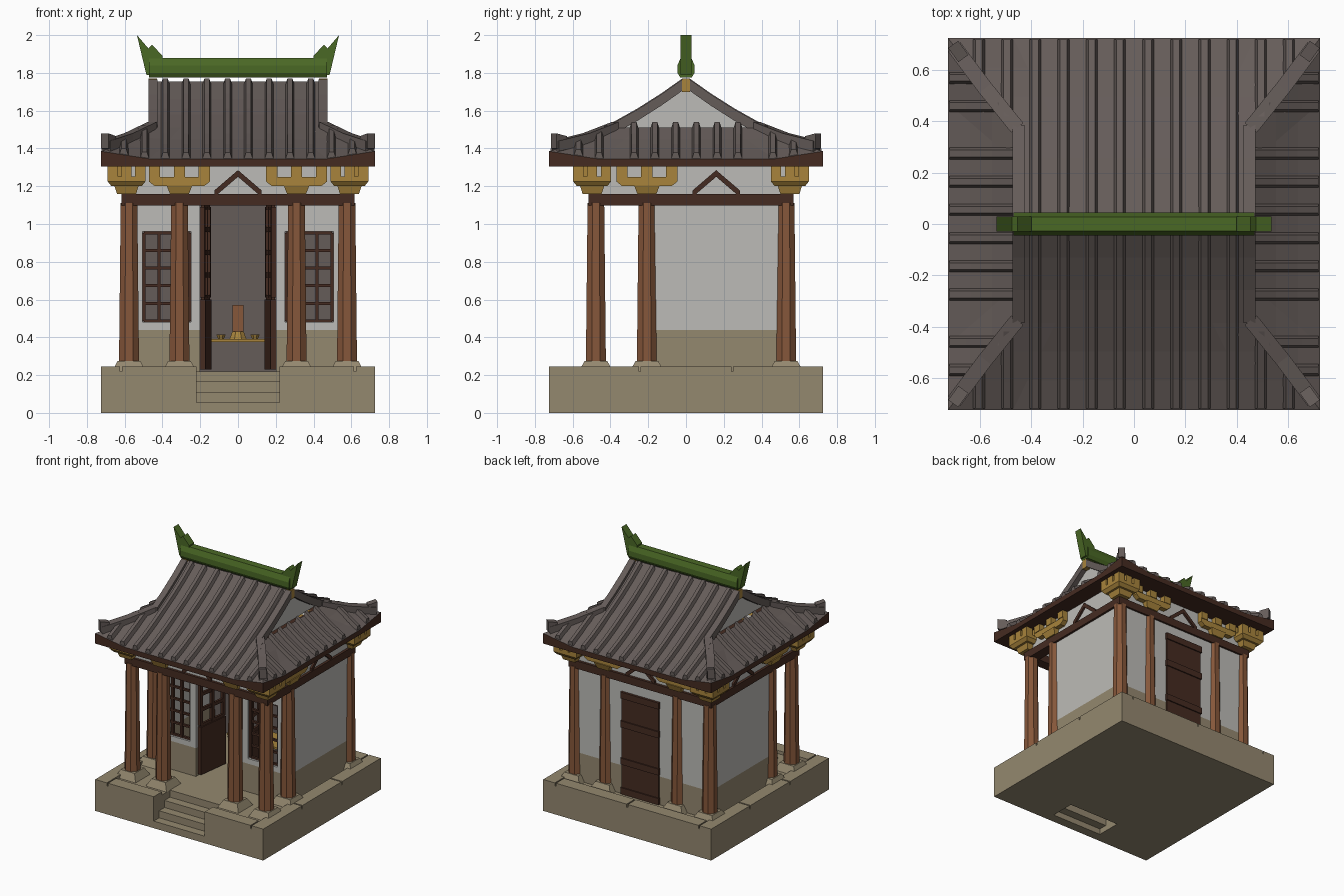
import bpy, bmesh, math
from mathutils import Vector, Matrix

if "Cube" in bpy.data.objects:
    bpy.data.objects.remove(bpy.data.objects["Cube"])


def material(name, code):
    srgb = [int(code[i:i + 2], 16) / 255 for i in (0, 2, 4)]
    color = [((c + 0.055) / 1.055) ** 2.4 for c in srgb] + [1]
    m = bpy.data.materials.new(name)
    m.use_nodes = True
    m.diffuse_color = color
    m.node_tree.nodes["Principled BSDF"].inputs["Base Color"].default_value = color
    return m


TILE = material("roof_tile_grey", "655c59")
STONE = material("stone_beige", "94886f")
PLASTER = material("plaster_white", "bcbbb7")
WOOD = material("column_brown", "86573a")
DARK = material("dark_wood", "452b21")
GOLD = material("bracket_gold", "a8843c")
GREEN = material("ridge_green", "4a6825")


def part(name, build, *mats, normals=True):
    bm = bmesh.new()
    build(bm)
    if normals:
        bmesh.ops.recalc_face_normals(bm, faces=bm.faces)
    mesh = bpy.data.meshes.new(name)
    bm.to_mesh(mesh)
    bm.free()
    for m in mats:
        mesh.materials.append(m)
    obj = bpy.data.objects.new(name, mesh)
    bpy.context.collection.objects.link(obj)
    return obj


def box(bm, x0, x1, y0, y1, z0, z1):
    size = (abs(x1 - x0), abs(y1 - y0), abs(z1 - z0), 1)
    mid = Matrix.Translation(((x0 + x1) / 2, (y0 + y1) / 2, (z0 + z1) / 2))
    bmesh.ops.create_cube(bm, size=1, matrix=mid @ Matrix.Diagonal(size))


def frustum(bm, x, y, z0, z1, half0, half1, sides):
    k = 1 / math.cos(math.pi / sides)
    mat = Matrix.Translation((x, y, (z0 + z1) / 2)) @ Matrix.Rotation(math.pi / sides, 4, 'Z')
    bmesh.ops.create_cone(bm, cap_ends=True, segments=sides, radius1=half0 * k,
                          radius2=half1 * k, depth=z1 - z0, matrix=mat)


def prism(bm, points, offset):
    a = [bm.verts.new(p) for p in points]
    b = [bm.verts.new(Vector(p) + Vector(offset)) for p in points]
    bm.faces.new(a)
    bm.faces.new(b)
    for i in range(len(a)):
        j = (i + 1) % len(a)
        bm.faces.new((a[i], a[j], b[j], b[i]))


def sweep(bm, path, half, low, high, taper=1.0):
    path = [Vector(p) for p in path]
    d = path[-1] - path[0]
    side = Vector((-d.y, d.x, 0)).normalized()
    section = [(-half, low), (-half * taper, high), (half * taper, high), (half, low)]
    rings = [[bm.verts.new(p + side * s + Vector((0, 0, h))) for s, h in section] for p in path]
    for r, q in zip(rings, rings[1:]):
        for i in range(4):
            j = (i + 1) % 4
            bm.faces.new((r[i], r[j], q[j], q[i]))
    bm.faces.new(rings[0])
    bm.faces.new(rings[-1])


# Stone platform, stairs and rim
def platform(bm):
    box(bm, -.725, .725, -.455, .725, 0, .22)
    for s in (-1, 1):
        box(bm, s * .22, s * .725, -.725, -.455, 0, .22)


def stairs(bm):
    for i in range(4):
        y = -.725 + i * .067
        box(bm, -.22, .22, y, y + .075, max(0, i * .055 - .01), .055 * (i + 1))


def rim(bm):
    for s in (-1, 1):
        for y0, y1 in ((-.725, -.25), (-.24, .24), (.25, .725)):
            box(bm, s * .625, s * .725, y0, y1, .22, .245)
        box(bm, s * .22, s * .615, -.725, -.625, .22, .245)
        box(bm, s * .005, s * .615, .625, .725, .22, .245)


part("platform", platform, STONE)
part("stairs", stairs, STONE)
part("platform_rim", rim, STONE)

# Columns on flared plinths
FRONT, PORCH, BACK, SIDE, INNER = -.477, -.207, .53, .577, .31
spots = [(s * x, y) for s in (-1, 1) for x, y in
         ((SIDE, FRONT), (INNER, FRONT), (SIDE, PORCH), (SIDE, BACK), (INNER, BACK))]
part("columns", lambda bm: [frustum(bm, x, y, .26, 1.11, .053, .044, 8) for x, y in spots], WOOD)
part("plinths", lambda bm: [frustum(bm, x, y, .22, .275, .09, .06, 4) for x, y in spots], STONE)


# Walls with stone dado, doorway and window openings
def dado(bm):
    for s in (-1, 1):
        box(bm, s * .55, s * .6, PORCH, BACK, .22, .44)
        box(bm, s * .2, s * .55, PORCH - .025, PORCH + .025, .22, .44)
    box(bm, -.55, .55, .505, .555, .22, .44)


def walls(bm):
    for s in (-1, 1):
        box(bm, s * .55, s * .6, PORCH, BACK, .44, 1.11)
        for x0, x1, z0, z1 in ((.2, .25, .44, 1.3), (.505, .55, .44, 1.3),
                               (.25, .505, .44, .48), (.25, .505, .96, 1.3)):
            box(bm, s * x0, s * x1, PORCH - .025, PORCH + .025, z0, z1)
    box(bm, -.2, .2, PORCH - .025, PORCH + .025, 1.1, 1.3)
    box(bm, -.55, .55, .505, .555, .44, 1.11)


def ring(bm, half, z0, z1):
    for s in (-1, 1):
        box(bm, s * SIDE - half, s * SIDE + half, FRONT, BACK, z0, z1)
    for y in (FRONT, BACK):
        box(bm, -SIDE - half, SIDE + half, y - half, y + half, z0, z1)


part("wall_dado", dado, STONE)
part("walls", walls, PLASTER)
part("inner_back_screen", lambda bm: box(bm, -.55, .55, .49, .504, .22, 1.3), TILE)
part("tie_beams", lambda bm: ring(bm, .04, 1.098, 1.158), DARK)
part("frieze", lambda bm: ring(bm, .02, 1.158, 1.306), PLASTER)


# Lattices, doors and altar
def lattice(bm, x0, x1, y, z0, z1, cols, rows, t=.016):
    for i in range(cols + 1):
        x = x0 + (x1 - x0) * i / cols
        box(bm, x - t / 2, x + t / 2, y - .012, y + .012, z0, z1)
    for i in range(rows + 1):
        z = z0 + (z1 - z0) * i / rows
        box(bm, x0, x1, y - .009, y + .009, z - t / 2, z + t / 2)


def leaf(bm):
    box(bm, 0, .26, -.015, .015, .23, .6)
    lattice(bm, .012, .248, 0, .61, 1.09, 2, 4, .026)


def back_door(bm):
    box(bm, -.16, .16, .55, .565, .225, 1.02)
    for z in (.25, .48, .77, .995):
        box(bm, -.165, .165, .55, .574, z - .025, z + .025)


part("window_lattices", lambda bm: [lattice(bm, *sorted((s * .258, s * .497)), PORCH, .487, .953, 3, 5)
                                    for s in (-1, 1)], DARK)
for s, label in ((1, "left"), (-1, "right")):
    door = part(label + "_door_leaf", leaf, DARK)
    door.location = (s * .188, PORCH, 0)
    door.rotation_euler.z = math.pi / 2 + s * .13
part("back_door", back_door, DARK)
part("altar", lambda bm: box(bm, -.22, .22, .2, .38, .22, .375), TILE)


def altar_trim(bm):
    box(bm, -.23, .23, .19, .39, .375, .39)
    frustum(bm, 0, .3, .39, .43, .045, .03, 8)
    for s in (-1, 1):
        frustum(bm, s * .09, .25, .39, .415, .015, .025, 8)


part("altar_trim", altar_trim, GOLD)
part("altar_tablet", lambda bm: box(bm, -.03, .03, .29, .31, .42, .57), WOOD)


# Bracket sets under the eaves
def bracket(bm, x, y, along_x):
    frustum(bm, x, y, 1.158, 1.205, .05, .068, 4)
    arm = [(-.13, 1.2), (.13, 1.2), (.162, 1.225), (.162, 1.25), (-.162, 1.25), (-.162, 1.225)]
    if along_x:
        prism(bm, [(x + u, y - .06, z) for u, z in arm], (0, .12, 0))
    else:
        prism(bm, [(x - .06, y + u, z) for u, z in arm], (.12, 0, 0))
    for u in (-.132, 0, .132):
        cx, cy = (x + u, y) if along_x else (x, y + u)
        box(bm, cx - .03, cx + .03, cy - .065, cy + .065, 1.25, 1.306) if along_x else \
            box(bm, cx - .065, cx + .065, cy - .03, cy + .03, 1.25, 1.306)


def corner_bracket(bm, x, y):
    frustum(bm, x, y, 1.158, 1.205, .05, .065, 4)
    frustum(bm, x, y, 1.2, 1.225, .08, .1, 4)
    box(bm, x - .1, x + .1, y - .1, y + .1, 1.225, 1.252)
    for i in (-1, 0, 1):
        for j in (-1, 0, 1):
            cx, cy = x + i * .073, y + j * .073
            box(bm, cx - .027, cx + .027, cy - .027, cy + .027, 1.25, 1.306)


def brackets(bm):
    for s in (-1, 1):
        for y in (FRONT, BACK):
            bracket(bm, s * INNER, y, True)
            corner_bracket(bm, s * .59, y + math.copysign(.02, y))
        bracket(bm, s * SIDE, PORCH, False)


def struts(bm):
    for s in (-1, 1):
        for y in (FRONT, BACK):
            sweep(bm, [(s * .125, y, 1.158), (0, y, 1.265)], .035, -.015, .02)
        for x in (-SIDE, SIDE):
            sweep(bm, [(x, .16 + s * .125, 1.158), (x, .16, 1.265)], .035, -.015, .02)


part("eave_brackets", brackets, GOLD)
part("frieze_struts", struts, DARK)

# Hip-and-gable roof: t runs from ridge (-1) through the hip line (0) to the eave (1)
GX, GY, EAVE = .47, .385, .725


def reach(inner, t):
    return inner + (EAVE - inner) * t if t > 0 else inner


def surf(front, sign, a, t):
    inner, other = (GY, GX) if front else (GX, GY)
    n = reach(inner, t) if t > 0 else inner * (1 + t)
    z = 1.51 - .2 * t + (.035 if t > 0 else .045) * t * t
    z += .04 * max(0, t) * max(0, abs(a) / reach(other, t) - .65) / .35
    return Vector((a, sign * n, z) if front else (sign * n, a, z))


def roof(bm):
    for front in (True, False):
        ts = [-1, -.66, -.33, 0, .33, .66, 1] if front else [0, .33, .66, 1]
        other = GX if front else GY
        for sign in (-1, 1):
            rows = [[bm.verts.new(surf(front, sign, u * reach(other, t), t))
                     for u in (-1, -.65, .65, 1)] for t in ts]
            rows.append([bm.verts.new((v.co.x, v.co.y, 1.305)) for v in rows[-1]])
            for k, (r, q) in enumerate(zip(rows, rows[1:])):
                for i in range(3):
                    f = bm.faces.new((r[i], r[i + 1], q[i + 1], q[i]))
                    f.material_index = int(k == len(ts) - 1)
    f = bm.faces.new([bm.verts.new((x * EAVE, y * EAVE, 1.305))
                      for x, y in ((-1, -1), (-1, 1), (1, 1), (1, -1))])
    f.material_index = 1
    for f in bm.faces:
        f.normal_update()
        if f.normal.dot(f.calc_center_median() - Vector((0, 0, 1.35))) < 0:
            f.normal_flip()


def tile_ribs(bm):
    for front, places in ((True, (.055, .165, .275, .385, .495, .605)),
                          (False, (.055, .165, .275, .46, .57))):
        inner = GX if front else GY
        for a in places:
            start = max(0, (a - inner) / (EAVE - inner))
            ts = [start + (.98 - start) * i / 3 for i in range(4)]
            if front and a < inner:
                ts = [-.95, -.66, -.33] + ts
            for s in (-1, 1):
                for sign in (-1, 1):
                    sweep(bm, [surf(front, sign, s * a, t) for t in ts], .026, -.01, .03, .5)


def edge_ridges(bm):
    for sx in (-1, 1):
        for sy in (-1, 1):
            sweep(bm, [surf(True, sy, sx * .45, t) for t in (-.95, -.66, -.33, 0)], .024, -.035, .025)
            sweep(bm, [(sx * .455, sy * .375, 1.505), (sx * .58, sy * .53, 1.445),
                       (sx * .7, sy * .69, 1.405)], .03, -.02, .035)
            sweep(bm, [(sx * .665, sy * .645, 1.425), (sx * .705, sy * .7, 1.44)], .024, -.04, .04)


def gables(bm):
    for s in (-1, 1):
        pts = [surf(True, y, s * .425, t) - Vector((0, 0, .005))
               for y, t in ((-1, 0), (-1, -.33), (-1, -.66), (1, -1), (1, -.66), (1, -.33), (1, 0))]
        prism(bm, pts, (s * .01, 0, 0))


part("roof", roof, TILE, DARK, normals=False)
part("tile_ribs", tile_ribs, TILE)
part("edge_ridges", edge_ridges, TILE)
part("gable_walls", gables, PLASTER)
part("gable_pendants", lambda bm: [box(bm, s * .43, s * .475, -.02, .02, 1.7, 1.77)
                                   for s in (-1, 1)], GOLD)


# Green main ridge with upswept end fins
def main_ridge(bm):
    section = [(-.03, 1.775), (-.045, 1.8), (-.045, 1.84), (-.028, 1.88)]
    section += [(-y, z) for y, z in reversed(section)]
    prism(bm, [(-GX, y, z) for y, z in section], (2 * GX, 0, 0))
    fin = [(.4, 1.79), (.485, 1.79), (.535, 2), (.475, 1.93), (.455, 1.95), (.4, 1.89)]
    for s in (-1, 1):
        prism(bm, [(s * x, -.03, z) for x, z in fin], (0, .06, 0))


part("main_ridge", main_ridge, GREEN)
